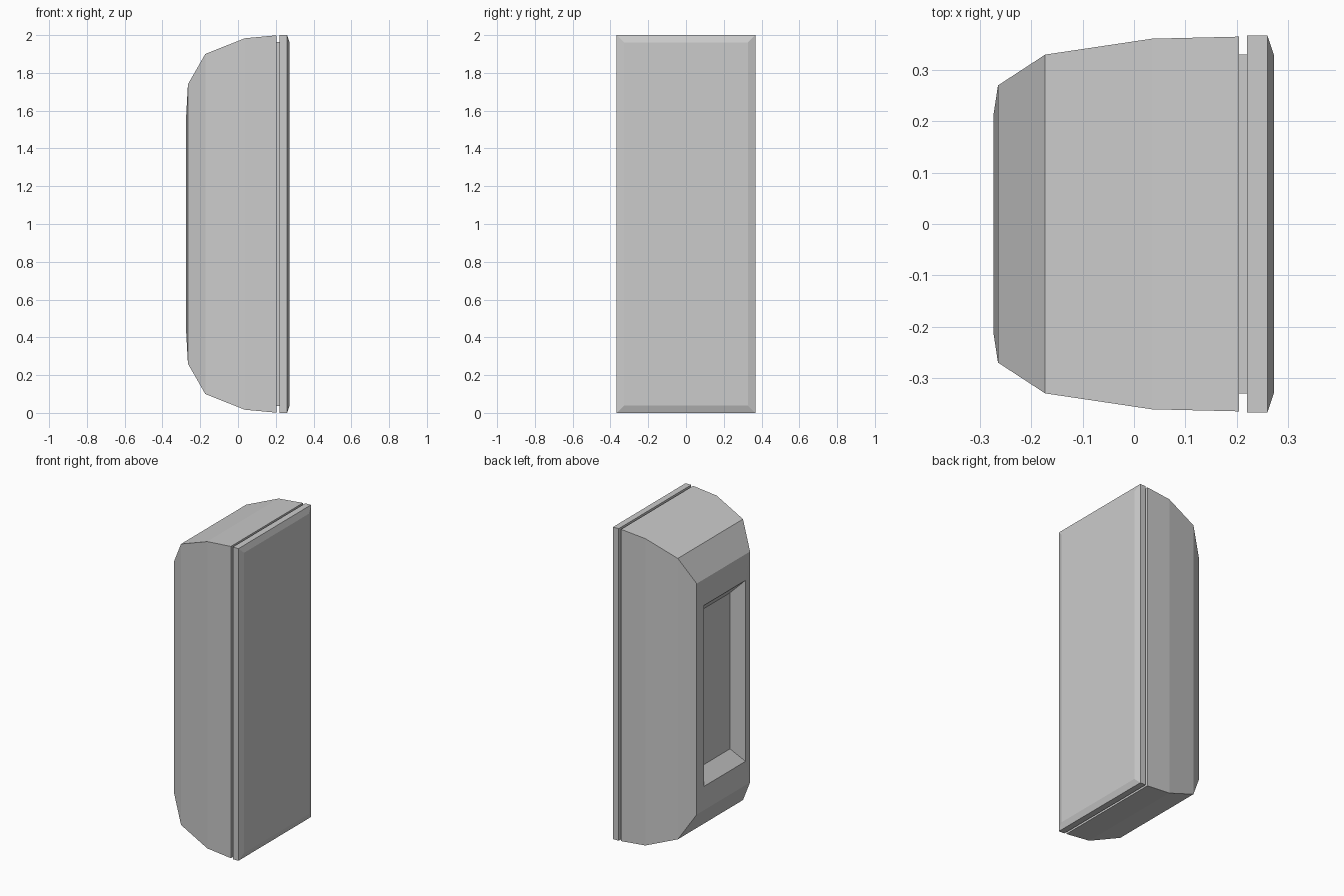
import bpy, bmesh

if "Cube" in bpy.data.objects:
    bpy.data.objects.remove(bpy.data.objects["Cube"])


def loft(name, rings, cap_start=False, cap_end=False):
    """Skin rectangular sections (x, half width, half height) stacked along x."""
    bm = bmesh.new()
    loops = [[bm.verts.new((x, sy * hy, 1 + sz * hz))
              for sy, sz in ((-1, -1), (1, -1), (1, 1), (-1, 1))]
             for x, hy, hz in rings]
    for a, b in zip(loops, loops[1:]):
        for i in range(4):
            j = (i + 1) % 4
            bm.faces.new((a[i], a[j], b[j], b[i]))
    if cap_start:
        bm.faces.new(loops[0][::-1])
    if cap_end:
        bm.faces.new(loops[-1])
    mesh = bpy.data.meshes.new(name)
    bm.to_mesh(mesh)
    bm.free()
    obj = bpy.data.objects.new(name, mesh)
    bpy.context.collection.objects.link(obj)
    return obj


neck = (0.33, 0.963)

# Rounded rear shell: recess floor, recess rim, curved sides, seam groove
loft("rear_shell", [
    (-0.20, 0.16, 0.50),
    (-0.274, 0.211, 0.58),
    (-0.265, 0.27, 0.74),
    (-0.173, 0.33, 0.90),
    (0.035, 0.361, 0.983),
    (0.205, 0.365, 0.999),
    (0.205, *neck),
    (0.22, *neck),
], cap_start=True)

# Flat front panel with chamfered edge, starting at the groove
loft("front_panel", [
    (0.22, *neck),
    (0.22, 0.367, 1.0),
    (0.26, 0.367, 1.0),
    (0.273, 0.328, 0.962),
], cap_end=True)
